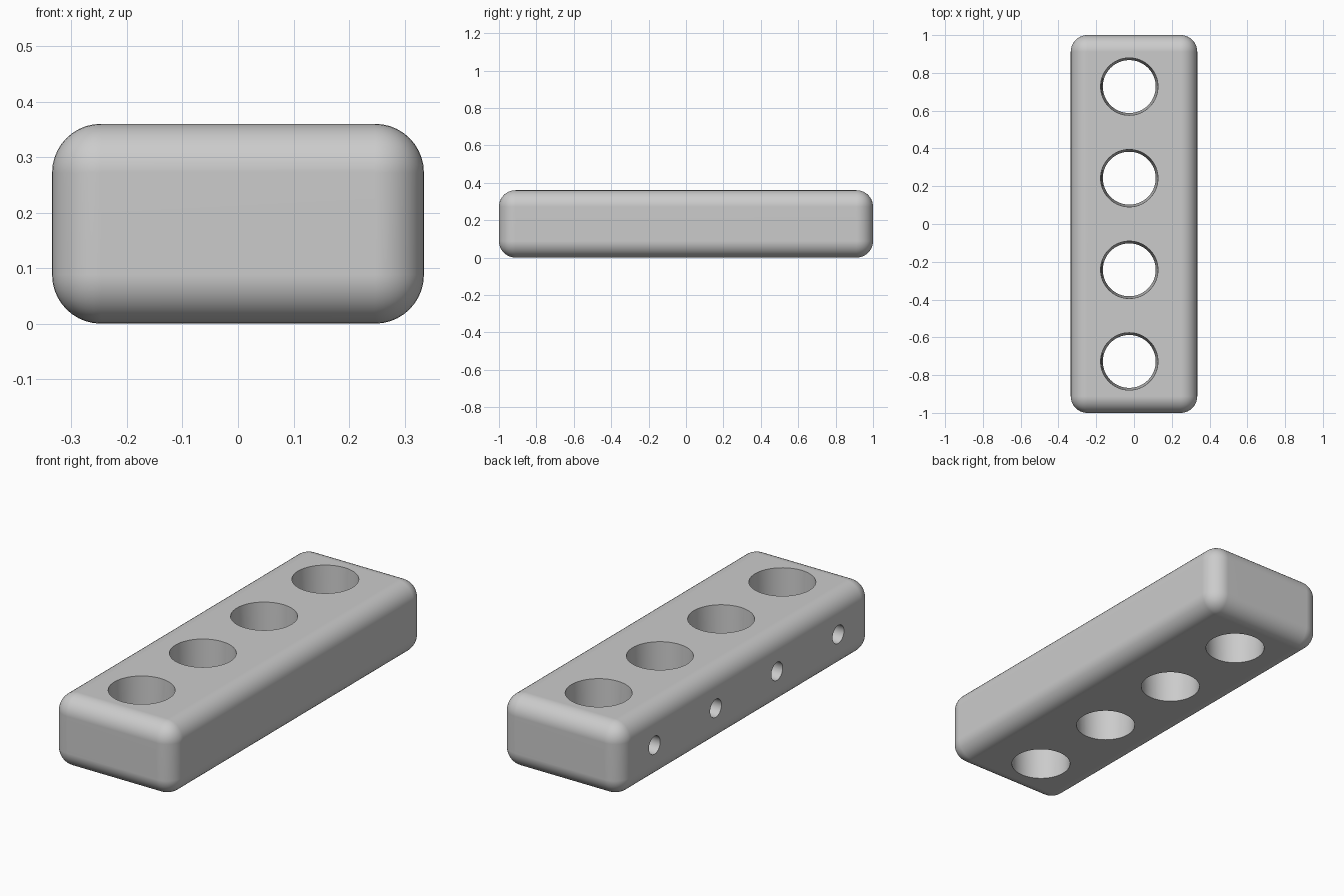
import bpy
import bmesh
import math

old = bpy.data.objects.get("Cube")
if old:
    bpy.data.objects.remove(old, do_unlink=True)

WIDTH, LENGTH, HEIGHT = 0.67, 2.0, 0.36
FILLET = 0.088
BORE_X = -0.025
SPACING = 0.485
BORE_TOP, BORE_BOTTOM = 0.152, 0.14
SCREW_RADIUS = 0.045

# Single grey material
grey = bpy.data.materials.new("plain_grey")
grey.use_nodes = True
colour = (0.6, 0.6, 0.6, 1)
grey.diffuse_color = colour
grey.node_tree.nodes["Principled BSDF"].inputs["Base Color"].default_value = colour


def cutter(name, r1, r2, depth, location, rotation=(0, 0, 0)):
    """Hidden round cutter used for a hole."""
    bpy.ops.mesh.primitive_cone_add(vertices=64, radius1=r1, radius2=r2, depth=depth,
                                    location=location, rotation=rotation)
    ob = bpy.context.object
    ob.name = name
    ob.data.materials.append(grey)
    return ob


# Block with every edge rounded
bm = bmesh.new()
bmesh.ops.create_cube(bm, size=1)
bmesh.ops.scale(bm, vec=(WIDTH, LENGTH, HEIGHT), verts=bm.verts)
bmesh.ops.translate(bm, vec=(0, 0, HEIGHT / 2), verts=bm.verts)
bmesh.ops.bevel(bm, geom=bm.edges[:], offset=FILLET, segments=10,
                profile=0.5, affect='EDGES')
mesh = bpy.data.meshes.new("drilled_block")
bm.to_mesh(mesh)
bm.free()
mesh.materials.append(grey)
block = bpy.data.objects.new("drilled_block", mesh)
bpy.context.collection.objects.link(block)

# Tapered vertical bores, each met by a small cross hole from the right side
cutters = []
over = 0.02
slope = (BORE_TOP - BORE_BOTTOM) / HEIGHT * over
for i in range(4):
    y = (i - 1.5) * SPACING
    cutters.append(cutter("bore_cutter", BORE_BOTTOM - slope, BORE_TOP + slope,
                          HEIGHT + 2 * over, (BORE_X, y, HEIGHT / 2)))
    cutters.append(cutter("cross_hole_cutter", SCREW_RADIUS, SCREW_RADIUS, 0.4,
                          (BORE_X - 0.2, y, HEIGHT / 2), (0, math.pi / 2, 0)))

bpy.ops.object.select_all(action='DESELECT')
block.select_set(True)
bpy.context.view_layer.objects.active = block
for c in cutters:
    cut = block.modifiers.new("hole", 'BOOLEAN')
    cut.operation = 'DIFFERENCE'
    cut.solver = 'EXACT'
    cut.object = c
    bpy.ops.object.modifier_apply(modifier=cut.name)
for c in cutters:
    bpy.data.objects.remove(c, do_unlink=True)

# Smooth fillets and bores, crisp hole rims
bpy.ops.object.shade_smooth_by_angle(angle=math.radians(30))
weighted = block.modifiers.new("even_shading", 'WEIGHTED_NORMAL')
weighted.keep_sharp = True
